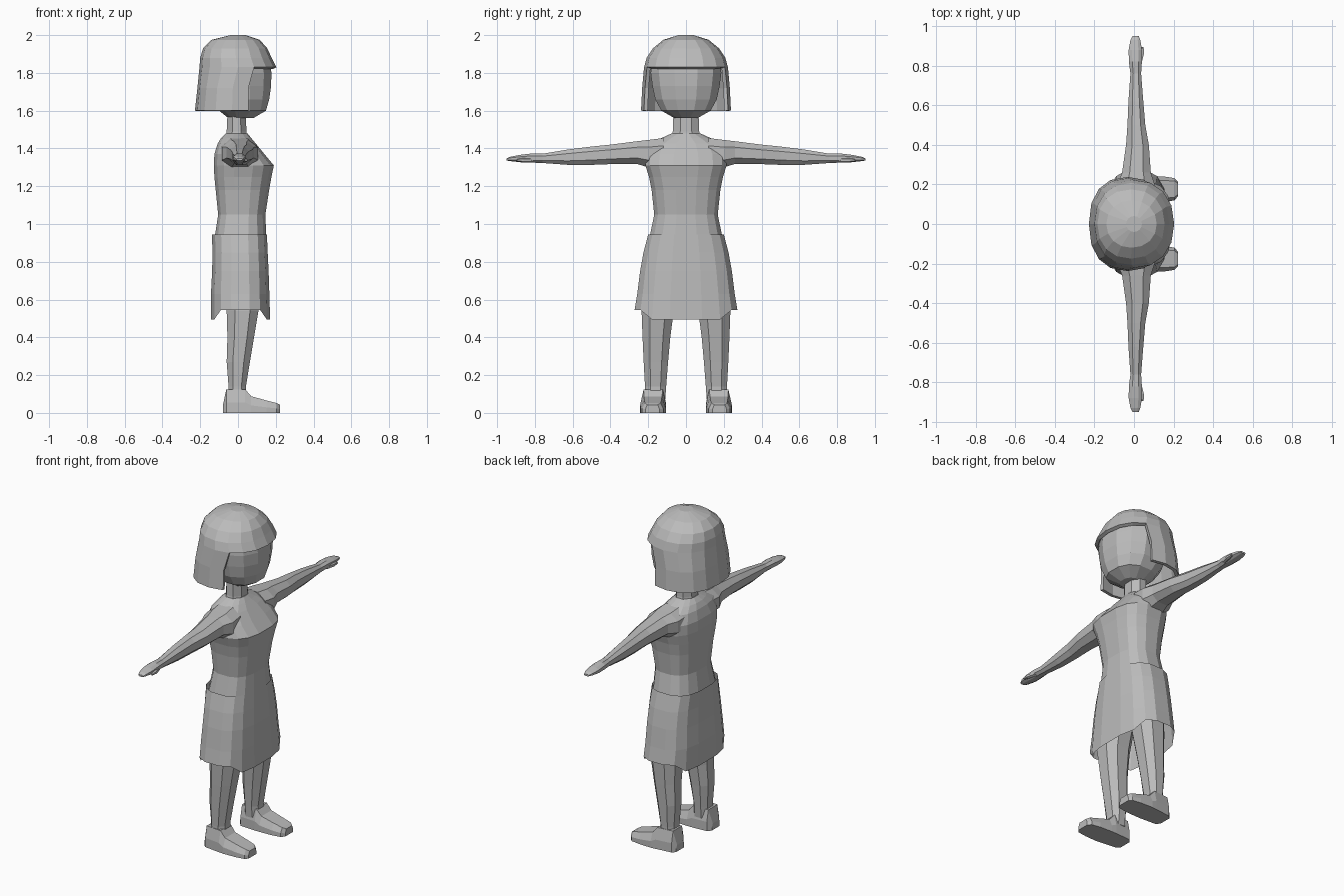
import bpy, bmesh, math

GREY = bpy.data.materials.new("plain grey")
GREY.diffuse_color = (0.5, 0.5, 0.5, 1)


def ring(axis, t, a0, a1, b0, b1, n=8, e=0.8, off=0.5):
    """Rounded cross-section at t on an axis; a and b are ranges on the other two axes."""
    pts = []
    for i in range(n):
        th = 2 * math.pi * (i + off) / n
        c, s = math.cos(th), math.sin(th)
        pts.append((math.copysign(abs(c) ** e, c), math.copysign(abs(s) ** e, s)))
    m = max(p[0] for p in pts)
    k = max(p[1] for p in pts)
    out = []
    for p, q in pts:
        a = (a0 + a1) / 2 + (a1 - a0) / 2 * p / m
        b = (b0 + b1) / 2 + (b1 - b0) / 2 * q / k
        out.append({"x": (t, a, b), "y": (a, t, b), "z": (a, b, t)}[axis])
    return out


def loft(name, rings, start=True, end=True, mirror=False, keep=None, thick=0):
    bm = bmesh.new()
    rows = [[bm.verts.new(p) for p in r] for r in rings]
    n = len(rows[0])
    for j in range(len(rows) - 1):
        for i in range(n):
            if keep and not keep(j, i):
                continue
            k = (i + 1) % n
            bm.faces.new((rows[j][i], rows[j][k], rows[j + 1][k], rows[j + 1][i]))
    if start:
        bm.faces.new(rows[0][::-1])
    if end:
        bm.faces.new(rows[-1])
    bmesh.ops.delete(bm, geom=[v for v in bm.verts if not v.link_faces], context="VERTS")
    bmesh.ops.recalc_face_normals(bm, faces=bm.faces)
    me = bpy.data.meshes.new(name)
    bm.to_mesh(me)
    bm.free()
    me.materials.append(GREY)
    ob = bpy.data.objects.new(name, me)
    bpy.context.collection.objects.link(ob)
    if thick:
        m = ob.modifiers.new("thickness", "SOLIDIFY")
        m.thickness, m.offset = thick, -1
    if mirror:
        ob.modifiers.new("mirror", "MIRROR").use_axis = (False, True, False)
    return ob


# skirt, open below, with a hem that dips at front and back
skirt = [ring("z", z, x0, x1, -y, y, 16, 0.72) for z, x0, x1, y in [
    (0.945, -0.138, 0.153, 0.200), (0.85, -0.135, 0.157, 0.225),
    (0.75, -0.137, 0.162, 0.243), (0.63, -0.143, 0.166, 0.258),
    (0.52, -0.143, 0.17, 0.272)]]
skirt[-1] = [(x, y, 0.495 if abs(y) < 0.21 else 0.545) for x, y, z in skirt[-1]]
loft("skirt", skirt, start=False, end=False)

# upper dress with chest and sloping shoulders
loft("bodice", [ring("z", z, x0, x1, -y, y, 16, e) for z, x0, x1, y, e in [
    (0.92, -0.125, 0.15, 0.195, 0.75), (1.05, -0.105, 0.145, 0.168, 0.75),
    (1.18, -0.118, 0.165, 0.182, 0.75), (1.25, -0.125, 0.177, 0.196, 0.72),
    (1.31, -0.128, 0.19, 0.215, 0.72), (1.37, -0.125, 0.14, 0.215, 0.75),
    (1.425, -0.108, 0.095, 0.185, 0.8), (1.455, -0.09, 0.07, 0.13, 0.9),
    (1.48, -0.065, 0.05, 0.075, 1)]])

# arms tapering into flat hands
loft("arm", [ring("y", y, x0, x1, z0, z1, 8, 0.85) for y, x0, x1, z0, z1 in [
    (0.12, -0.09, 0.10, 1.30, 1.455), (0.20, -0.085, 0.105, 1.30, 1.445),
    (0.26, -0.06, 0.085, 1.318, 1.438), (0.40, -0.04, 0.075, 1.317, 1.42),
    (0.50, -0.033, 0.057, 1.313, 1.41), (0.62, -0.028, 0.047, 1.313, 1.395),
    (0.76, -0.018, 0.036, 1.323, 1.372), (0.82, -0.026, 0.04, 1.325, 1.373),
    (0.88, -0.027, 0.04, 1.327, 1.366), (0.93, -0.018, 0.032, 1.333, 1.356),
    (0.95, -0.008, 0.024, 1.336, 1.347)]], mirror=True)
loft("thumb", [ring("y", y, x - r, x + r, 1.338 - r, 1.338 + r, 6) for y, x, r in [
    (0.81, 0.026, 0.012), (0.86, 0.038, 0.012), (0.895, 0.043, 0.006)]], mirror=True)

# legs
loft("leg", [ring("z", z, x0, x1, y0, y1, 8, 0.85) for z, x0, x1, y0, y1 in [
    (0.07, -0.05, 0.045, 0.11, 0.217), (0.14, -0.05, 0.042, 0.105, 0.217),
    (0.27, -0.06, 0.063, 0.095, 0.224), (0.40, -0.056, 0.085, 0.083, 0.23),
    (0.54, -0.06, 0.108, 0.065, 0.235), (0.75, -0.075, 0.12, 0.02, 0.215)]], mirror=True)


# shoes: each section is wider at the sole than on top
def shoe_section(x, y0, y1, h, inset):
    return [(x, y0, 0), (x, y1, 0), (x, y1, h * 0.45),
            (x, y1 - inset, h), (x, y0 + inset, h), (x, y0, h * 0.45)]


loft("shoe", [shoe_section(*s) for s in [
    (-0.08, 0.135, 0.21, 0.04, 0.01), (-0.062, 0.113, 0.228, 0.125, 0.014),
    (0.038, 0.107, 0.24, 0.125, 0.016), (0.07, 0.107, 0.243, 0.088, 0.02),
    (0.15, 0.11, 0.24, 0.066, 0.02), (0.205, 0.12, 0.232, 0.052, 0.015),
    (0.222, 0.14, 0.215, 0.043, 0.01)]], mirror=True)

# neck and head
loft("neck", [ring("z", z, x0, x1, -y, y, 8, 0.95) for z, x0, x1, y in [
    (1.45, -0.065, 0.05, 0.078), (1.49, -0.06, 0.045, 0.07),
    (1.60, -0.055, 0.04, 0.066)]])
loft("head", [ring("z", z, x0, x1, -y, y, 12, 0.85) for z, x0, x1, y in [
    (1.56, -0.05, 0.08, 0.06), (1.60, -0.10, 0.148, 0.13),
    (1.66, -0.14, 0.165, 0.163), (1.73, -0.16, 0.175, 0.178),
    (1.80, -0.17, 0.177, 0.187), (1.87, -0.16, 0.168, 0.18),
    (1.94, -0.10, 0.11, 0.12)]])

# bobbed hair: full crown with jutting fringe, open at the face below it
hair = [ring("z", z, x0, x1, -y, y, 16, e, 0) for z, x0, x1, y, e in [
    (2.0, -0.04, 0.04, 0.04, 1), (1.975, -0.14, 0.115, 0.12, 0.95),
    (1.93, -0.185, 0.155, 0.175, 0.9), (1.88, -0.2, 0.178, 0.208, 0.9),
    (1.83, -0.204, 0.203, 0.222, 0.9), (1.72, -0.215, 0.16, 0.232, 0.85),
    (1.60, -0.228, 0.165, 0.238, 0.85)]]
loft("hair", hair, end=False, thick=0.02,
     keep=lambda j, i: j < 4 or 3 <= i <= 12)
